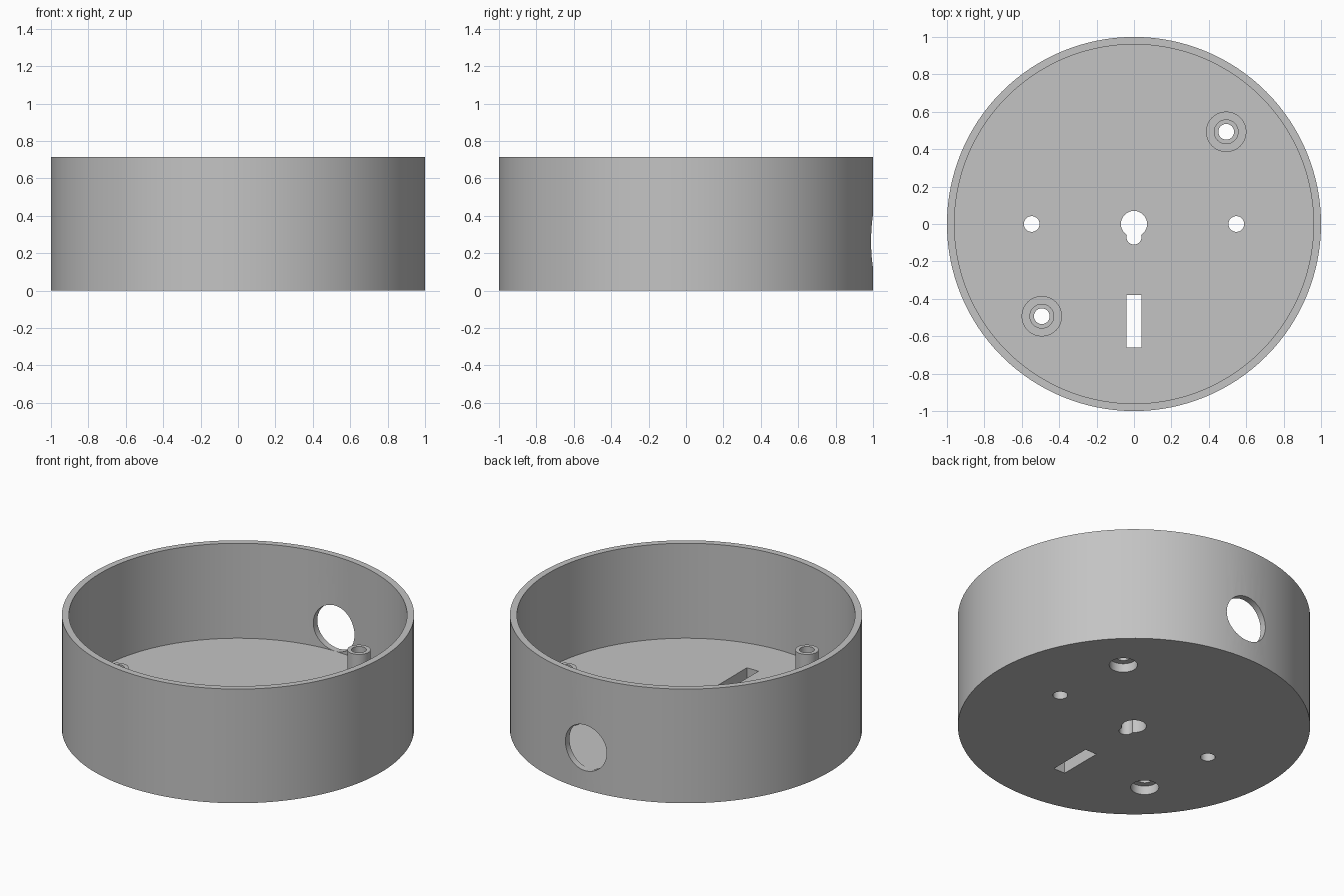
import bpy, bmesh, math
from mathutils import Matrix, Vector

if "Cube" in bpy.data.objects:
    bpy.data.objects.remove(bpy.data.objects["Cube"], do_unlink=True)

HEIGHT, FLOOR, INNER = 0.715, 0.12, 0.96
BORE = 0.042
POST = 0.493

grey = bpy.data.materials.new("plain grey")
grey.use_nodes = True
grey.diffuse_color = (0.55, 0.55, 0.55, 1)
grey.node_tree.nodes["Principled BSDF"].inputs["Base Color"].default_value = grey.diffuse_color


def add_object(name, bm):
    bmesh.ops.recalc_face_normals(bm, faces=bm.faces)
    mesh = bpy.data.meshes.new(name)
    bm.to_mesh(mesh)
    bm.free()
    mesh.materials.append(grey)
    obj = bpy.data.objects.new(name, mesh)
    bpy.context.collection.objects.link(obj)
    return obj


def lathe(name, profile, steps, closed=False, location=(0, 0, 0)):
    """Revolve (radius, height) points around z."""
    bm = bmesh.new()
    verts = [bm.verts.new((r, 0, z)) for r, z in profile]
    edges = [bm.edges.new(pair) for pair in zip(verts, verts[1:])]
    if closed:
        edges.append(bm.edges.new((verts[-1], verts[0])))
    bmesh.ops.spin(bm, geom=verts + edges, cent=(0, 0, 0), axis=(0, 0, 1),
                   angle=math.tau, steps=steps, use_merge=False)
    bmesh.ops.remove_doubles(bm, verts=bm.verts, dist=1e-5)
    bmesh.ops.translate(bm, verts=bm.verts, vec=location)
    return add_object(name, bm)


def rod(radius, depth, center, sideways=False, steps=48):
    bm = bmesh.new()
    turn = Matrix.Rotation(math.pi / 2 if sideways else 0, 4, "X")
    bmesh.ops.create_cone(bm, cap_ends=True, segments=steps, radius1=radius,
                          radius2=radius, depth=depth,
                          matrix=Matrix.Translation(Vector(center)) @ turn)
    return add_object("cutter", bm)


def block(size, center):
    bm = bmesh.new()
    bmesh.ops.create_cube(bm, size=1, matrix=Matrix.Translation(Vector(center))
                          @ Matrix.Diagonal((*size, 1)))
    return add_object("cutter", bm)


def smooth(obj):
    bpy.ops.object.select_all(action="DESELECT")
    obj.select_set(True)
    bpy.context.view_layer.objects.active = obj
    bpy.ops.object.shade_smooth_by_angle(angle=math.radians(30))


def cut(obj, cutter):
    cutter.hide_render = True
    bpy.context.view_layer.objects.active = obj
    mod = obj.modifiers.new("cut", "BOOLEAN")
    mod.operation, mod.solver, mod.object = "DIFFERENCE", "EXACT", cutter
    bpy.ops.object.modifier_apply(modifier=mod.name)
    bpy.data.objects.remove(cutter, do_unlink=True)


# Round open housing with a thick floor
housing = lathe("housing", [(0, 0), (1, 0), (1, HEIGHT), (INNER, HEIGHT),
                            (INNER, FLOOR), (0, FLOOR)], 128)

# Cable hole through the back wall
cut(housing, rod(0.143, 0.4, (0, 1, 0.263), sideways=True, steps=64))

# Keyhole and slot in the floor
cut(housing, rod(0.07, 0.5, (0, 0, 0)))
cut(housing, rod(0.04, 0.5, (0, -0.07, 0)))
cut(housing, block((0.08, 0.28, 0.5), (0, -0.52, 0)))

for side in (1, -1):
    # Mounting hole, then screw hole with a counterbore underneath
    cut(housing, rod(BORE, 0.5, (side * 0.547, 0, 0)))
    cut(housing, rod(BORE, 0.5, (side * POST, side * POST, 0)))
    cut(housing, rod(0.08, 0.11, (side * POST, side * POST, 0)))

    # Stepped tubular screw post
    post = lathe("back_screw_post" if side > 0 else "front_screw_post",
                 [(BORE, FLOOR), (0.108, FLOOR), (0.108, 0.18), (0.066, 0.18),
                  (0.066, 0.44), (BORE, 0.44)], 48, closed=True,
                 location=(side * POST, side * POST, 0))
    smooth(post)

smooth(housing)
